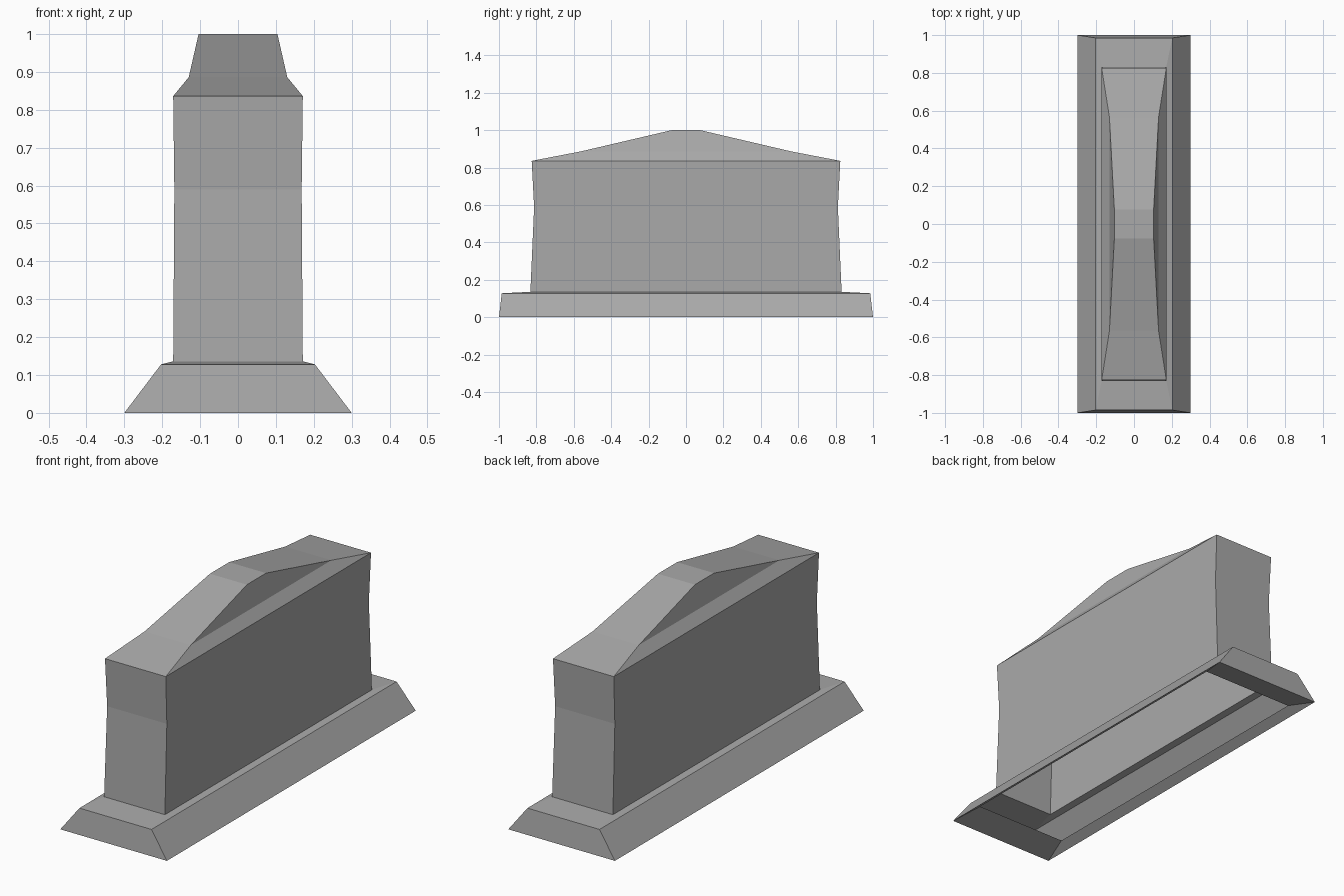
import bpy

if "Cube" in bpy.data.objects:
    bpy.data.objects.remove(bpy.data.objects["Cube"])

# One plain grey for the whole model
grey = bpy.data.materials.new("plain grey")
grey.diffuse_color = (0.4, 0.4, 0.4, 1.0)
grey.use_nodes = True
grey.node_tree.nodes["Principled BSDF"].inputs["Base Color"].default_value = grey.diffuse_color


def make_object(name, verts, faces):
    mesh = bpy.data.meshes.new(name)
    mesh.from_pydata(verts, [], faces)
    mesh.materials.append(grey)
    mesh.update()
    obj = bpy.data.objects.new(name, mesh)
    bpy.context.collection.objects.link(obj)
    return obj


def loft(name, rings):
    """Open rectangular shell through rings of (half x, half y, z)."""
    verts, faces = [], []
    for hx, hy, z in rings:
        verts += [(sx * hx, sy * hy, z)
                  for sx, sy in ((-1, -1), (1, -1), (1, 1), (-1, 1))]
    for r in range(len(rings) - 1):
        for i in range(4):
            a, b = r * 4 + i, r * 4 + (i + 1) % 4
            faces.append((a, b, b + 4, a + 4))
    return make_object(name, verts, faces)


# Plinth: inner lip underneath, sloped sides, nearly flat ledge up to the wall
loft("plinth", [(0.256, 0.85, 0.03), (0.30, 1.0, 0.0),
                (0.203, 0.985, 0.128), (0.171, 0.832, 0.136)])

# Hollow body with a very slight waist
loft("body_walls", [(0.171, 0.832, 0.136), (0.168, 0.812, 0.59),
                    (0.171, 0.825, 0.836)])

# Roof: strip rising to a short flat crown, narrowing towards the middle
half = [(0.825, 0.171, 0.836), (0.565, 0.13, 0.886), (0.077, 0.104, 1.0)]
stations = [(-y, w, z) for y, w, z in half] + half[::-1]
verts, faces = [], []
for y, w, z in stations:
    verts += [(-w, y, z), (w, y, z)]
for i in range(5):
    faces.append((2 * i, 2 * i + 1, 2 * i + 3, 2 * i + 2))
# Shoulder band and steep upper face on each side
for loop in ((0, 5, 4, 1), (1, 4, 3, 2)):
    faces.append(tuple(2 * s + 1 for s in loop))
    faces.append(tuple(2 * s for s in reversed(loop)))
make_object("roof", verts, faces)
